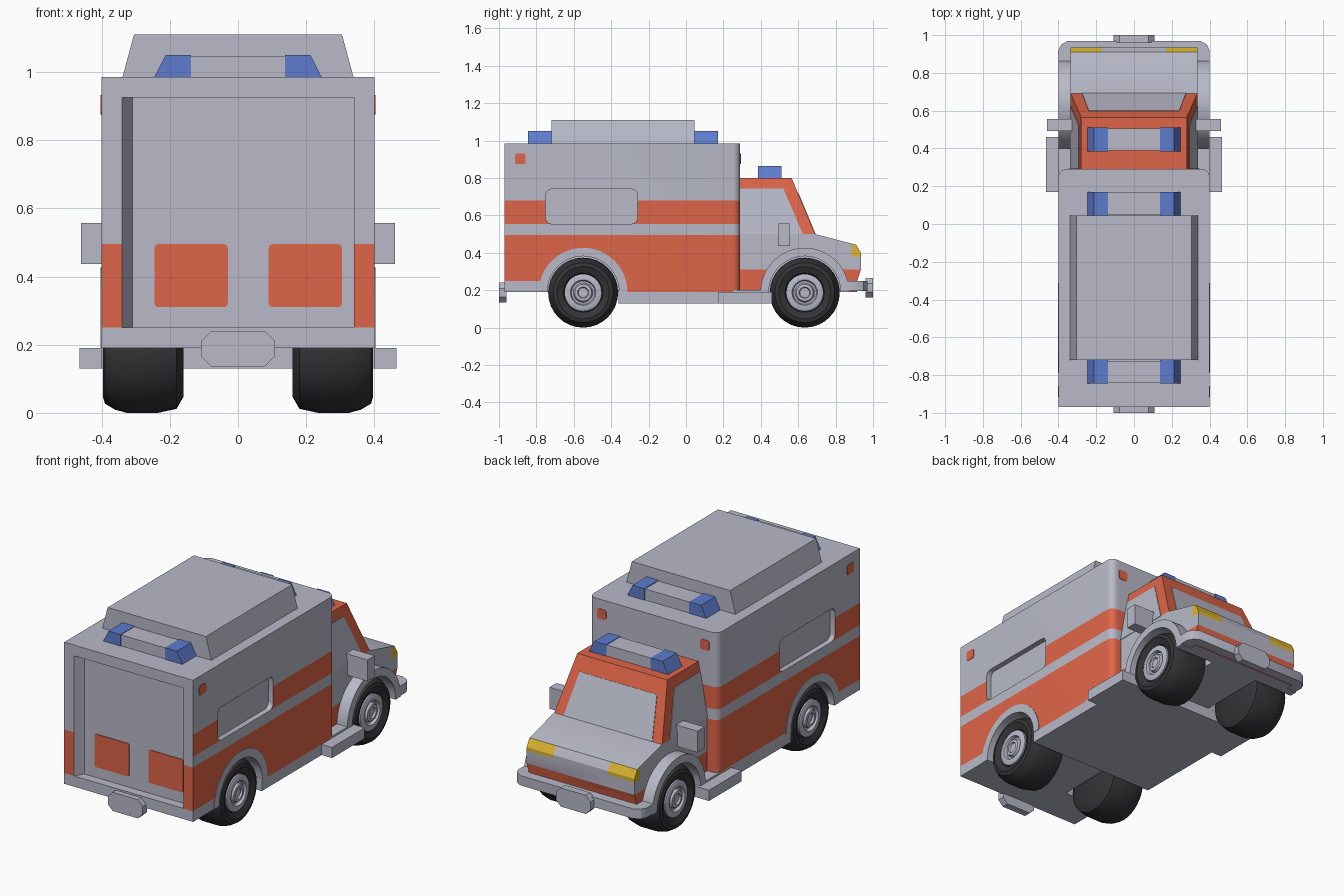
import bpy, bmesh, math
from mathutils import Vector

if "Cube" in bpy.data.objects:
    bpy.data.objects.remove(bpy.data.objects["Cube"])


def material(name, rgb):
    m = bpy.data.materials.new(name)
    m.diffuse_color = (*rgb, 1)
    m.use_nodes = True
    m.node_tree.nodes["Principled BSDF"].inputs["Base Color"].default_value = m.diffuse_color
    return m


GREY = material("pale grey", (0.48, 0.49, 0.58))
ORANGE = material("orange red", (0.74, 0.13, 0.065))
BLUE = material("blue", (0.11, 0.20, 0.61))
YELLOW = material("yellow", (0.73, 0.47, 0.03))
BLACK = material("tyre black", (0.035, 0.035, 0.04))


def finish(name, bm, *mats):
    bmesh.ops.recalc_face_normals(bm, faces=bm.faces)
    me = bpy.data.meshes.new(name)
    bm.to_mesh(me)
    bm.free()
    for m in mats:
        me.materials.append(m)
    ob = bpy.data.objects.new(name, me)
    bpy.context.collection.objects.link(ob)
    return ob


def place(axis, a, b, t):
    return {"x": (t, a, b), "y": (a, t, b), "z": (a, b, t)}[axis]


def prism_bm(pts, axis, lo, hi):
    bm = bmesh.new()
    rows = [[bm.verts.new(place(axis, a, b, t)) for a, b in pts] for t in (lo, hi)]
    n = len(pts)
    for r in rows:
        bm.faces.new(r)
    for i in range(n):
        j = (i + 1) % n
        bm.faces.new((rows[0][i], rows[0][j], rows[1][j], rows[1][i]))
    bmesh.ops.recalc_face_normals(bm, faces=bm.faces)
    return bm


def prism(name, pts, axis, lo, hi, mat=GREY):
    return finish(name, prism_bm(pts, axis, lo, hi), mat)


def rect(a0, a1, b0, b1):
    return [(a0, b0), (a1, b0), (a1, b1), (a0, b1)]


def rrect(a0, a1, b0, b1, r, n=3):
    corners = [(a1 - r, b1 - r, 0), (a0 + r, b1 - r, 90), (a0 + r, b0 + r, 180), (a1 - r, b0 + r, 270)]
    return [(a + r * math.cos(math.radians(d + 90 * k / n)), b + r * math.sin(math.radians(d + 90 * k / n)))
            for a, b, d in corners for k in range(n + 1)]


def arc(cy, cz, r, a0, a1, n):
    return [(cy + r * math.cos(math.radians(a0 + (a1 - a0) * k / n)),
             cz + r * math.sin(math.radians(a0 + (a1 - a0) * k / n))) for k in range(n + 1)]


def slice_at(bm, axis, *values):
    no = Vector(place(axis, 0, 0, 1))
    for v in values:
        bmesh.ops.bisect_plane(bm, geom=bm.verts[:] + bm.edges[:] + bm.faces[:], plane_co=no * v, plane_no=no)


def cut(ob, cutter):
    mod = ob.modifiers.new("cut", "BOOLEAN")
    mod.operation, mod.solver, mod.object = "DIFFERENCE", "EXACT", cutter
    bpy.context.view_layer.objects.active = ob
    bpy.ops.object.modifier_apply(modifier=mod.name)
    bpy.data.objects.remove(cutter)


def lathe(name, profile, cy, cz, s, mat, n=32):
    bm = bmesh.new()
    rings = []
    for r, x in profile:
        if r == 0:
            rings.append([bm.verts.new((s * x, cy, cz))] * n)
        else:
            rings.append([bm.verts.new((s * x, cy + r * math.cos(math.tau * i / n),
                                        cz + r * math.sin(math.tau * i / n))) for i in range(n)])
    for p, q in zip(rings, rings[1:]):
        for i in range(n):
            j = (i + 1) % n
            bm.faces.new(list(dict.fromkeys((p[i], p[j], q[j], q[i]))))
    return finish(name, bm, mat)


def side(name, pts, s, x0, x1, mat=GREY):
    return prism(name, pts, "x", *sorted((s * x0, s * x1)), mat)


REAR, FRONT, HUB = -0.55, 0.635, 0.187

# Box body: rounded front corners, wrap-round stripes
plan = [(-0.40, -0.97), (0.40, -0.97)] + arc(0.36, 0.25, 0.04, 0, 90, 5) + arc(-0.36, 0.25, 0.04, 90, 180, 5)
bm = prism_bm(plan, "z", 0.19, 0.985)
slice_at(bm, "z", 0.25, 0.495, 0.555, 0.68)
slice_at(bm, "x", -0.34, 0.34)
slice_at(bm, "y", REAR)
for f in bm.faces:
    c, n = f.calc_center_median(), f.normal
    if abs(n.z) > 0.5:
        continue
    low = c.z < 0.495 and (c.z > 0.25 or c.y > REAR)
    if n.y < -0.5:
        f.material_index = int(low and abs(c.x) > 0.34 and c.z > 0.25)
    else:
        f.material_index = int(low or 0.555 < c.z < 0.68)
body = finish("box_body", bm, GREY, ORANGE)
cut(body, prism("rear_door_cutter", [(-0.34, -1.0), (-0.34, -0.97), (-0.31, -0.92), (0.34, -0.92), (0.34, -1.0)],
                "z", 0.25, 0.925))
for s in (1, -1):
    cut(body, side("side_recess_cutter", rrect(-0.75, -0.26, 0.555, 0.74, 0.03), s, 0.37, 0.5))
    cut(body, side("wheel_well_cutter", arc(REAR, HUB, 0.195, 0, 351, 39), s, 0.15, 0.5))

# Lower cab and bonnet
nose = [(0.28, 0.19), (0.28, 0.50), (0.69, 0.50), (0.91, 0.443), (0.935, 0.40), (0.935, 0.31), (0.915, 0.25), (0.915, 0.19)]
bm = prism_bm(nose, "x", -0.335, 0.335)
slice_at(bm, "z", 0.31, 0.38)
slice_at(bm, "x", -0.17, 0.17)
slice_at(bm, "y", 0.885)
for f in bm.faces:
    c, n = f.calc_center_median(), f.normal
    if c.z < 0.31 and abs(n.z) < 0.8:
        f.material_index = 1
    elif c.y > 0.885 and c.z > 0.38 and n.z < 0.9 and abs(c.x) > 0.17:
        f.material_index = 2
cab = finish("cab_lower", bm, GREY, ORANGE, YELLOW)
for s in (1, -1):
    cut(cab, side("wheel_well_cutter", arc(FRONT, HUB, 0.195, 0, 351, 39), s, 0.15, 0.5))

# Tapered upper cab
bm = prism_bm(rect(-0.335, 0.335, 0.28, 0.69), "z", 0.50, 0.80)
for v in bm.verts:
    if v.co.z > 0.7:
        v.co.x *= 0.28 / 0.335
        v.co.y = min(v.co.y, 0.565)
finish("cab_upper", bm, ORANGE)


# Window plates lying on the sloped cab faces
def plate(name, pts, offset, mat):
    bm = bmesh.new()
    rows = [[bm.verts.new(Vector(p) + Vector(offset) * k) for p in pts] for k in (-1, 1)]
    for r in rows:
        bm.faces.new(r)
    for i in range(4):
        j = (i + 1) % 4
        bm.faces.new((rows[0][i], rows[0][j], rows[1][j], rows[1][i]))
    finish(name, bm, mat)


def cab_x(z):
    return 0.335 - 0.055 * (z - 0.5) / 0.3


def cab_y(z):
    return 0.69 - 0.125 * (z - 0.5) / 0.3


plate("windscreen", [(x, cab_y(z), z) for x, z in ((-0.275, 0.50), (0.275, 0.50), (0.24, 0.72), (-0.24, 0.72))],
      (0, 0.003, 0.001), GREY)
for s in (1, -1):
    plate("side_window", [(s * cab_x(z), y, z) for y, z in ((0.285, 0.50), (0.625, 0.50), (0.52, 0.745), (0.285, 0.745))],
          (s * 0.003, 0, 0), GREY)

# Chassis and bumpers
prism("chassis", rect(-0.36, 0.44, 0.13, 0.20), "x", -0.40, 0.40)
prism("front_bumper", [(-0.40, 0.86), (0.40, 0.86), (0.40, 0.92), (0.385, 0.95), (0.35, 0.97),
                       (-0.35, 0.97), (-0.385, 0.95), (-0.40, 0.92)], "z", 0.195, 0.25)
for name, y, z in (("rear_bumper_plate", -1.0, 0.135), ("front_bumper_plate", 0.96, 0.16)):
    prism(name, rrect(-0.108, 0.108, z, z + 0.105, 0.03, 1), "y", y, y + 0.04)

# Roof unit
prism("roof_unit", [(-0.34, 0.98), (0.34, 0.98), (0.305, 1.11), (-0.305, 1.11)], "y", -0.72, 0.045)

# Light bars: grey middle, blue ends
for y, z in ((-0.845, 0.985), (0.045, 0.985), (0.385, 0.80)):
    prism("light_bar_middle", rect(-0.14, 0.14, z - 0.005, z + 0.062), "y", y + 0.004, y + 0.121)
    for s in (1, -1):
        prism("light_bar_lamp", [(s * 0.138, z - 0.005), (s * 0.248, z - 0.005), (s * 0.212, z + 0.065),
                                 (s * 0.138, z + 0.065)], "y", y, y + 0.125, BLUE)

# Rear door panels
for x0, x1 in ((-0.245, -0.03), (0.09, 0.305)):
    prism("rear_door_panel", rrect(x0, x1, 0.31, 0.495, 0.012), "y", -0.924, -0.918, ORANGE)

for s in (1, -1):
    # Small markers, mirrors and steps
    side("side_marker", rrect(-0.915, -0.857, 0.875, 0.932, 0.012), s, 0.397, 0.403, ORANGE)
    prism("front_marker", rrect(s * 0.32 - 0.028, s * 0.32 + 0.028, 0.875, 0.932, 0.012), "y", 0.287, 0.293, ORANGE)
    side("mirror", rect(0.492, 0.555, 0.437, 0.557), s, 0.31, 0.46)
    side("step", rect(0.17, 0.46, 0.13, 0.19), s, 0.33, 0.465)
    # Wheel arches and wheels
    for label, y, x0, x1 in (("rear", REAR, 0.36, 0.403), ("front", FRONT, 0.32, 0.40)):
        side(label + "_arch", arc(y, 0.19, 0.237, 0, 180, 24) + arc(y, 0.19, 0.192, 180, 0, 24), s, x0, x1)
        lathe(label + "_tyre", [(0, 0.36), (0.10, 0.37), (0.105, 0.38), (0.14, 0.396), (0.16, 0.39), (0.178, 0.36),
                                (0.187, 0.325), (0.187, 0.235), (0.175, 0.18), (0.14, 0.16), (0, 0.16)],
              y, HUB, s, BLACK)
        lathe(label + "_hub", [(0, 0.35), (0.10, 0.35), (0.10, 0.385), (0.09, 0.39), (0.068, 0.39), (0.062, 0.373),
                               (0.052, 0.373), (0.045, 0.39), (0.03, 0.392), (0.026, 0.382), (0, 0.382)],
              y, HUB, s, GREY)

# Smooth round parts, keep hard edges
bpy.ops.object.select_all(action="SELECT")
bpy.context.view_layer.objects.active = body
bpy.ops.object.shade_smooth_by_angle(angle=math.radians(30))
